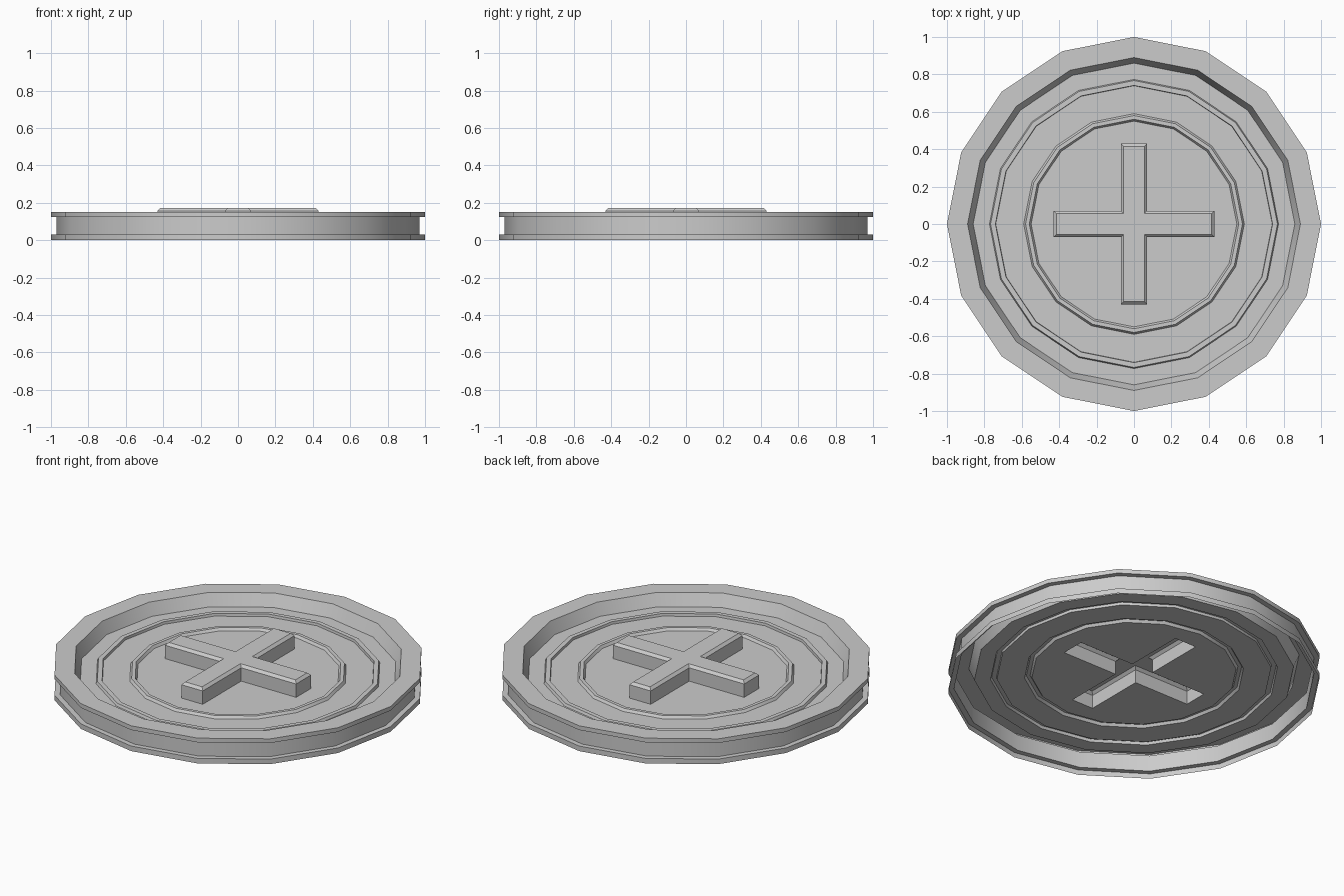
import bpy, bmesh, math

if "Cube" in bpy.data.objects:
    bpy.data.objects.remove(bpy.data.objects["Cube"])

N = 16
FLOOR = 0.078

# Radius / height profile of the pressed shell, open underneath
PROFILE = [
    (1.00, 0.00), (1.00, 0.03), (0.97, 0.03), (0.97, 0.125),   # lower flange, groove
    (1.00, 0.125), (1.00, 0.15), (0.89, 0.15), (0.86, FLOOR),  # upper flange, dish wall
    (0.773, FLOOR), (0.767, FLOOR + 0.015),                    # outer raised ring
    (0.741, FLOOR + 0.015), (0.739, FLOOR),
    (0.59, FLOOR), (0.58, FLOOR + 0.015),                      # inner raised ring
    (0.56, FLOOR + 0.015), (0.55, FLOOR),
]


def ring(bm, r, z):
    return [bm.verts.new((r * math.cos(2 * math.pi * i / N),
                          r * math.sin(2 * math.pi * i / N), z)) for i in range(N)]


def cross_loop(bm, w, l, z):
    # One arm's three corners, turned four times
    pts = []
    for k in range(4):
        c, s = [(1, 0), (0, 1), (-1, 0), (0, -1)][k]
        for x, y in ((l, -w), (l, w), (w, w)):
            pts.append(bm.verts.new((x * c - y * s, x * s + y * c, z)))
    return pts


def bridge(bm, a, b):
    n = len(a)
    for i in range(n):
        j = (i + 1) % n
        bm.faces.new((a[i], a[j], b[j], b[i]))


def loop_edges(bm, loop):
    found = []
    for i, v in enumerate(loop):
        w = loop[(i + 1) % len(loop)]
        found.append(bm.edges.get((v, w)) or bm.edges.new((v, w)))
    return found


bm = bmesh.new()

# Dish and rings
rings = [ring(bm, r, z) for r, z in PROFILE]
for a, b in zip(rings, rings[1:]):
    bridge(bm, a, b)

# Raised cross with a chamfered top
base = cross_loop(bm, 0.07, 0.43, FLOOR)
shoulder = cross_loop(bm, 0.07, 0.43, 0.157)
top = cross_loop(bm, 0.055, 0.415, 0.172)
bridge(bm, base, shoulder)
bridge(bm, shoulder, top)
bm.faces.new(top)

# Centre floor around the cross
bmesh.ops.triangle_fill(bm, use_beauty=True, normal=(0, 0, 1),
                        edges=loop_edges(bm, rings[-1]) + loop_edges(bm, base))
bmesh.ops.dissolve_limit(bm, angle_limit=0.001, verts=[],
                         edges=[e for e in bm.edges if all(abs(v.co.z - FLOOR) < 1e-5
                                and v.co.length < 0.57 for v in e.verts)])
bmesh.ops.recalc_face_normals(bm, faces=bm.faces)
if max(bm.faces, key=lambda f: f.calc_center_median().z).normal.z < 0:
    bmesh.ops.reverse_faces(bm, faces=bm.faces)

mesh = bpy.data.meshes.new("cross_disc")
bm.to_mesh(mesh)
bm.free()
disc = bpy.data.objects.new("cross_disc", mesh)
bpy.context.collection.objects.link(disc)
bpy.context.view_layer.objects.active = disc
disc.select_set(True)
bpy.ops.object.shade_smooth_by_angle(angle=math.radians(30))
